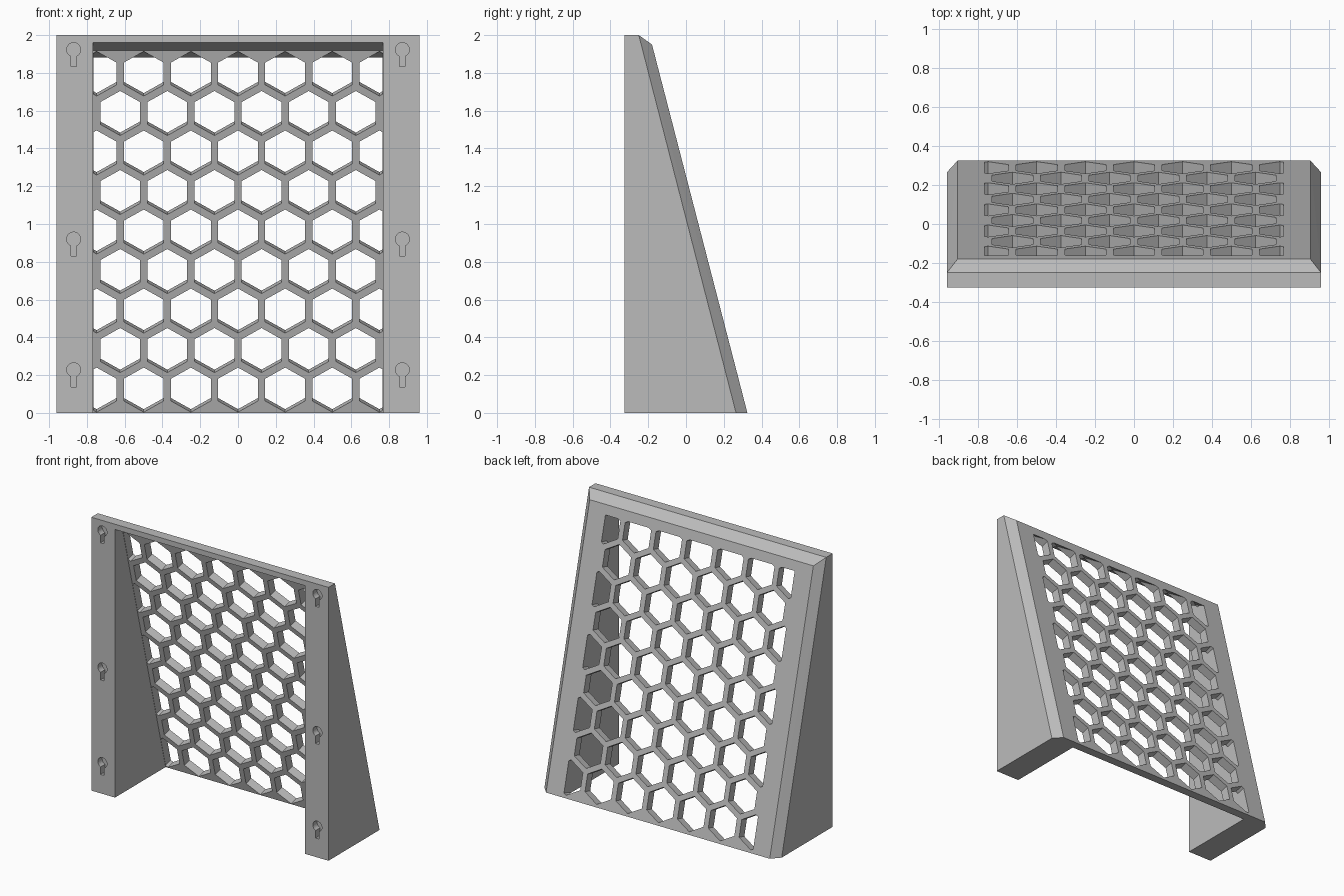
import bpy, bmesh, math
from mathutils import Vector

cube = bpy.data.objects.get("Cube")
if cube:
    bpy.data.objects.remove(cube, do_unlink=True)

HALF_W, INNER_W = 0.96, 0.768     # outer and opening half widths
FRONT = -0.325
LEAN = math.atan(0.2585)          # backward lean of the panel
NORMAL = Vector((0, math.cos(LEAN), math.sin(LEAN)))
UP = Vector((0, -math.sin(LEAN), math.cos(LEAN)))

grey = bpy.data.materials.new("plain grey")
grey.use_nodes = True
grey.diffuse_color = (0.5, 0.5, 0.5, 1)
grey.node_tree.nodes["Principled BSDF"].inputs["Base Color"].default_value = (0.5, 0.5, 0.5, 1)


def prism(bm, points, direction):
    """Closed solid from a flat outline swept along a direction."""
    face = bm.faces.new([bm.verts.new(p) for p in points])
    swept = bmesh.ops.extrude_face_region(bm, geom=[face], use_keep_orig=True)
    moved = [v for v in swept["geom"] if isinstance(v, bmesh.types.BMVert)]
    bmesh.ops.translate(bm, verts=moved, vec=direction)


def finish(bm, name):
    bmesh.ops.recalc_face_normals(bm, faces=bm.faces)
    mesh = bpy.data.meshes.new(name)
    bm.to_mesh(mesh)
    bm.free()
    mesh.materials.append(grey)
    obj = bpy.data.objects.new(name, mesh)
    bpy.context.collection.objects.link(obj)
    return obj


def clip(bm, co, no):
    """Trim away everything on the side the normal points to, and cap it."""
    geom = bm.verts[:] + bm.edges[:] + bm.faces[:]
    bmesh.ops.bisect_plane(bm, geom=geom, plane_co=co, plane_no=no, clear_outer=True)
    bmesh.ops.holes_fill(bm, edges=[e for e in bm.edges if e.is_boundary])


def cut(body, cutter):
    cutter.hide_render = True
    mod = body.modifiers.new("cut", 'BOOLEAN')
    mod.operation, mod.solver, mod.object = 'DIFFERENCE', 'EXACT', cutter
    bpy.context.view_layer.objects.active = body
    bpy.ops.object.modifier_apply(modifier=mod.name)
    bpy.data.objects.remove(cutter, do_unlink=True)


# Wedge body with bevelled rear edges
bm = bmesh.new()
side = [(FRONT, 0), (0.265, 0), (-0.25, 2), (FRONT, 2)]
rear = [(0.325, 0), (-0.18, 1.95)]
for s in (-1, 1):
    for half, outline in ((HALF_W, side), (0.905, rear)):
        for y, z in outline:
            bm.verts.new((s * half, y, z))
bmesh.ops.convex_hull(bm, input=bm.verts)
bmesh.ops.dissolve_limit(bm, angle_limit=0.005, verts=bm.verts, edges=bm.edges)
body = finish(bm, "vented_wedge_cover")

# Cavity open to the front and the bottom
bm = bmesh.new()
hollow = [(-0.4, -0.1), (0.286, -0.1), (-0.236, 1.918), (-0.4, 1.998)]
prism(bm, [(-INNER_W, y, z) for y, z in hollow], Vector((2 * INNER_W, 0, 0)))
cut(body, finish(bm, "cavity_cutter"))

# Honeycomb vents, square to the leaning panel
PITCH, FLAT = 0.2495, 0.211
radius = FLAT / math.sqrt(3)
bm = bmesh.new()
for row in range(9):
    z = 0.122 + row * PITCH * math.sqrt(0.75) * math.cos(LEAN)
    count = 7 - row % 2
    for i in range(count):
        centre = Vector(((i - (count - 1) / 2) * PITCH, 0.26 - 0.2585 * z, z)) - NORMAL * 0.05
        angles = [math.radians(60 * k) for k in range(6)]
        ring = [centre + radius * (UP * math.cos(a) + Vector((math.sin(a), 0, 0))) for a in angles]
        prism(bm, ring, NORMAL * 0.2)
for s in (-1, 1):
    clip(bm, (s * (INNER_W - 0.002), 0, 0), (s, 0, 0))
clip(bm, (0, -0.236, 1.918), (0, 0.488, 1))
cut(body, finish(bm, "vent_cutter"))

# Keyhole hanging slots in the front of both side walls
bm = bmesh.new()
R, SLOT, DROP = 0.037, 0.014, 0.09
start = math.asin(SLOT / R)
for s in (-1, 1):
    for z in (0.228, 0.92, 1.923):
        outline = [(-SLOT, -DROP), (SLOT, -DROP)]
        for k in range(25):
            a = -math.pi / 2 + start + k / 24 * (2 * math.pi - 2 * start)
            outline.append((R * math.cos(a), R * math.sin(a)))
        points = [(s * 0.87 + x, FRONT - 0.05, z + h) for x, h in outline]
        prism(bm, points, Vector((0, 0.1, 0)))
cut(body, finish(bm, "keyhole_cutter"))
